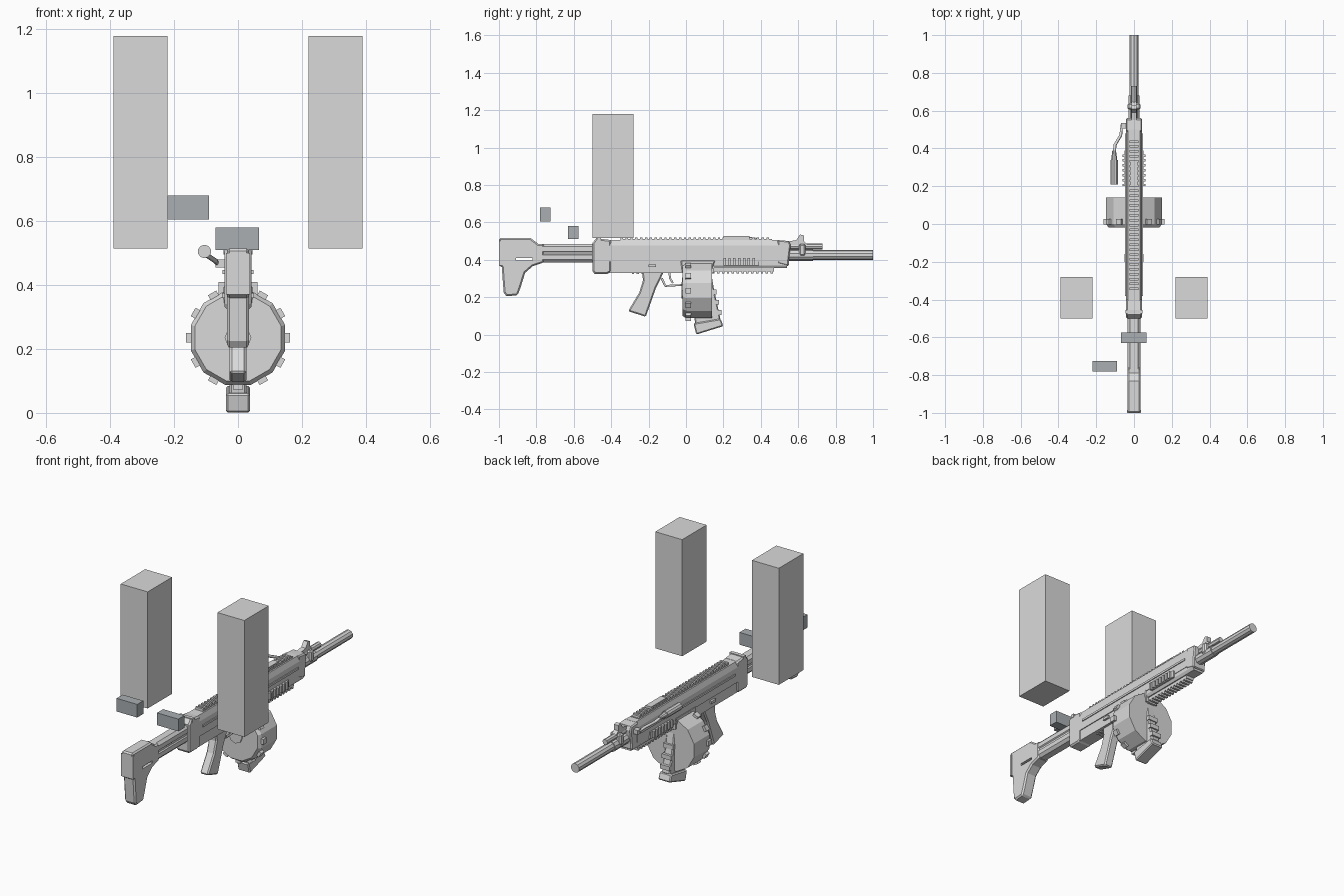
import bpy, bmesh, math
from mathutils import Vector, Matrix

cube = bpy.data.objects.get("Cube")
if cube:
    bpy.data.objects.remove(cube)


def material(name, colour):
    m = bpy.data.materials.new(name)
    m.use_nodes = True
    m.diffuse_color = (*colour, 1)
    m.node_tree.nodes["Principled BSDF"].inputs["Base Color"].default_value = (*colour, 1)
    return m


grey = material("light grey", (0.7, 0.7, 0.7))
blue = material("blue grey", (0.4, 0.43, 0.445))


def finish(name, bm, mat=grey, bevel=0):
    bmesh.ops.recalc_face_normals(bm, faces=bm.faces)
    mesh = bpy.data.meshes.new(name)
    bm.to_mesh(mesh)
    bm.free()
    mesh.materials.append(mat)
    ob = bpy.data.objects.new(name, mesh)
    bpy.context.collection.objects.link(ob)
    if bevel:
        mod = ob.modifiers.new("bevel", "BEVEL")
        mod.width, mod.segments = bevel, 1
        mod.limit_method, mod.angle_limit = "ANGLE", math.radians(60)
    return ob


def add_box(bm, x0, x1, y0, y1, z0, z1):
    size = Matrix.Diagonal((x1 - x0, y1 - y0, z1 - z0, 1))
    mid = Matrix.Translation(((x0 + x1) / 2, (y0 + y1) / 2, (z0 + z1) / 2))
    bmesh.ops.create_cube(bm, size=1, matrix=mid @ size)


def box(name, *limits, mat=grey, bevel=0):
    bm = bmesh.new()
    add_box(bm, *limits)
    return finish(name, bm, mat, bevel)


def prism(name, points, place, a, b, bevel=0):
    """Extrude a closed outline between a and b; place turns (u, v, depth) into a position."""
    bm = bmesh.new()
    near = [bm.verts.new(place(u, v, a)) for u, v in points]
    far = [bm.verts.new(place(u, v, b)) for u, v in points]
    bm.faces.new(near)
    bm.faces.new(far)
    for i in range(len(points)):
        j = (i + 1) % len(points)
        bm.faces.new((near[i], near[j], far[j], far[i]))
    return finish(name, bm, grey, bevel)


def side(name, points, half, bevel=0):
    return prism(name, points, lambda u, v, d: (d, u, v), -half, half, bevel)


def section(name, half_points, y0, y1):
    outline = half_points + [(-x, z) for x, z in reversed(half_points)]
    return prism(name, outline, lambda u, v, d: (u, d, v), y0, y1)


def rod(name, x, z, y0, y1, r0, r1=None, sides=12, turn=0):
    bm = bmesh.new()
    spin = Matrix.Rotation(-math.pi / 2, 4, "X") @ Matrix.Rotation(turn, 4, "Z")
    bmesh.ops.create_cone(bm, cap_ends=True, segments=sides, radius1=r0, radius2=r1 or r0,
                          depth=y1 - y0, matrix=Matrix.Translation((x, (y0 + y1) / 2, z)) @ spin)
    return finish(name, bm)


def path(name, points, radius):
    curve = bpy.data.curves.new(name, "CURVE")
    curve.dimensions, curve.bevel_depth, curve.bevel_resolution = "3D", radius, 1
    curve.use_fill_caps = True
    line = curve.splines.new("POLY")
    line.points.add(len(points) - 1)
    for p, co in zip(line.points, points):
        p.co = (*co, 1)
    curve.materials.append(grey)
    ob = bpy.data.objects.new(name, curve)
    bpy.context.collection.objects.link(ob)


def rail(name, x0, x1, y0, y1, z0, z1, grow, pitch=0.026):
    """Base strip plus teeth that grow outward along the given x, z direction."""
    bm = bmesh.new()
    add_box(bm, x0, x1, y0, y1, z0, z1)
    gx, gz = grow
    y = y0
    while y + pitch / 2 <= y1:
        add_box(bm, x0 + min(gx, 0), x1 + max(gx, 0), y, y + pitch / 2,
                z0 + min(gz, 0), z1 + max(gz, 0))
        y += pitch
    return finish(name, bm)


# Floating blocks
for label, s in (("left", 1), ("right", -1)):
    box(label + "_tall_block", *sorted((s * 0.22, s * 0.39)), -0.5, -0.28, 0.515, 1.18)
box("small_centre_block", -0.07, 0.065, -0.63, -0.575, 0.51, 0.58, mat=blue)
box("small_right_block", -0.22, -0.09, -0.78, -0.725, 0.605, 0.68, mat=blue)

# Stock with a slot through it
stock = side("stock", [(-1, 0.515), (-0.83, 0.515), (-0.79, 0.485), (-0.76, 0.485), (-0.76, 0.385),
                       (-0.82, 0.365), (-0.86, 0.33), (-0.885, 0.25), (-0.9, 0.21), (-0.96, 0.205),
                       (-0.975, 0.225), (-0.985, 0.36), (-1, 0.37)], 0.035, 0.008)
slot = box("slot_cutter", -0.1, 0.1, -0.91, -0.82, 0.395, 0.408)
slot.hide_render = True
slot.hide_set(True)
cut = stock.modifiers.new("slot", "BOOLEAN")
cut.operation, cut.object, cut.solver = "DIFFERENCE", slot, "EXACT"
section("stock_tube", [(0.02, 0.385), (0.034, 0.4), (0.034, 0.425), (0.028, 0.43), (0.028, 0.44),
                       (0.034, 0.445), (0.034, 0.47), (0.02, 0.485)], -0.78, -0.48)
box("butt_pad", -0.037, 0.037, -1, -0.985, 0.37, 0.5)

# Receiver
side("rear_block", [(-0.5, 0.34), (-0.49, 0.325), (-0.42, 0.325), (-0.4, 0.335), (-0.4, 0.505),
                    (-0.48, 0.515), (-0.5, 0.49)], 0.043, 0.008)
box("lower_receiver", -0.038, 0.038, -0.42, 0.15, 0.33, 0.45)
section("upper_receiver", [(0.043, 0.39), (0.043, 0.475), (0.032, 0.505)], -0.42, 0.5)
section("handguard", [(0.03, 0.355), (0.04, 0.37), (0.04, 0.4)], 0.14, 0.54)
side("magazine_well", [(-0.03, 0.4), (-0.02, 0.33), (0.13, 0.33), (0.16, 0.4)], 0.045, 0.006)
for label, s in (("left", 1), ("right", -1)):
    def plate(name, depth, *limits):
        box(label + "_" + name, *sorted((s * 0.03, s * depth)), *limits)
    plate("side_ridge", 0.048, -0.38, 0.48, 0.435, 0.447)
    plate("selector", 0.05, -0.2, -0.16, 0.36, 0.375)
    plate("receiver_pin", 0.046, 0.02, 0.04, 0.37, 0.385)
    edge = sorted((s * 0.035, s * 0.05))
    rail(label + "_side_rail", *edge, 0.2, 0.39, 0.37, 0.41, (s * 0.011, 0))
rail("top_rail", -0.024, 0.024, -0.35, 0.46, 0.5, 0.511, (0, 0.009))
rail("bottom_rail", -0.024, 0.024, 0.14, 0.47, 0.338, 0.36, (0, -0.012))
rail("receiver_underside_rail", -0.02, 0.02, -0.29, -0.22, 0.328, 0.34, (0, -0.005))
box("rail_cover", -0.018, 0.018, 0.2, 0.34, 0.51, 0.526)
box("rear_sight", -0.045, 0.045, -0.475, -0.455, 0.495, 0.517)

# Front end, barrel and sight
side("front_block", [(0.49, 0.38), (0.55, 0.365), (0.55, 0.4), (0.56, 0.48), (0.55, 0.5), (0.49, 0.505)],
     0.042, 0.006)
rod("barrel", 0, 0.425, 0.5, 1, 0.026, sides=10)
rod("barrel_sleeve", 0, 0.425, 0.55, 0.68, 0.031, sides=10)
rod("gas_tube", 0, 0.47, 0.55, 0.73, 0.016, sides=8)
box("gas_block", -0.034, 0.034, 0.605, 0.64, 0.42, 0.485, bevel=0.008)
side("front_sight", [(0.52, 0.48), (0.53, 0.495), (0.59, 0.505), (0.61, 0.535), (0.63, 0.53),
                     (0.63, 0.5), (0.65, 0.48)], 0.014)

# Charging handle on the right side
path("handle_arm", [(-0.03, 0.52, 0.465), (-0.065, 0.52, 0.468), (-0.07, 0.47, 0.475),
                    (-0.1, 0.42, 0.495), (-0.105, 0.37, 0.505)], 0.008)
rod("handle_knob", -0.105, 0.505, 0.21, 0.34, 0.021, sides=10)
rod("handle_neck", -0.105, 0.505, 0.34, 0.39, 0.017, 0.01, sides=10)
box("handle_mount", -0.07, -0.03, 0.505, 0.535, 0.455, 0.48)

# Pistol grip, trigger and guard
side("pistol_grip", [(-0.235, 0.335), (-0.12, 0.335), (-0.135, 0.3), (-0.16, 0.25), (-0.215, 0.095),
                     (-0.31, 0.125), (-0.25, 0.225), (-0.23, 0.29)], 0.026, 0.007)
path("trigger_guard", [(0, -0.13, 0.3), (0, -0.11, 0.26), (0, -0.02, 0.265), (0, -0.01, 0.34)], 0.007)
path("trigger", [(0, -0.09, 0.34), (0, -0.085, 0.3), (0, -0.07, 0.275)], 0.006)

# Drum magazine
drum_z, drum_r = 0.235, 0.153
turn = math.pi / 12
rod("drum_body", 0, drum_z, 0.0, 0.14, drum_r, sides=12, turn=turn)
rod("drum_front_bevel", 0, drum_z, -0.018, 0.0, 0.14, drum_r, sides=12, turn=turn)
rod("drum_hub", 0, drum_z, -0.025, 0.0, 0.042, sides=8)
bm = bmesh.new()
for i in range(12):
    lug = bmesh.ops.create_cube(bm, size=1, matrix=Matrix.Translation((0, 0.012, drum_z))
                                @ Matrix.Rotation(i * math.pi / 6, 4, "Y")
                                @ Matrix.Translation((drum_r - 0.005, 0, 0))
                                @ Matrix.Diagonal((0.028, 0.03, 0.03, 1)))
finish("drum_lugs", bm)

# Slanted magazine in front of the drum
side("magazine", [(0.03, 0.36), (0.13, 0.36), (0.15, 0.24), (0.185, 0.08), (0.05, 0.05), (0.03, 0.2)],
     0.026, 0.006)
side("magazine_base", [(0.04, 0.06), (0.185, 0.085), (0.2, 0.045), (0.055, 0.0)], 0.038, 0.006)
for i in range(3):
    y, z = 0.14 + i * 0.014, 0.24 - i * 0.055
    box("magazine_rib", -0.03, 0.03, y, y + 0.022, z - 0.025, z)
